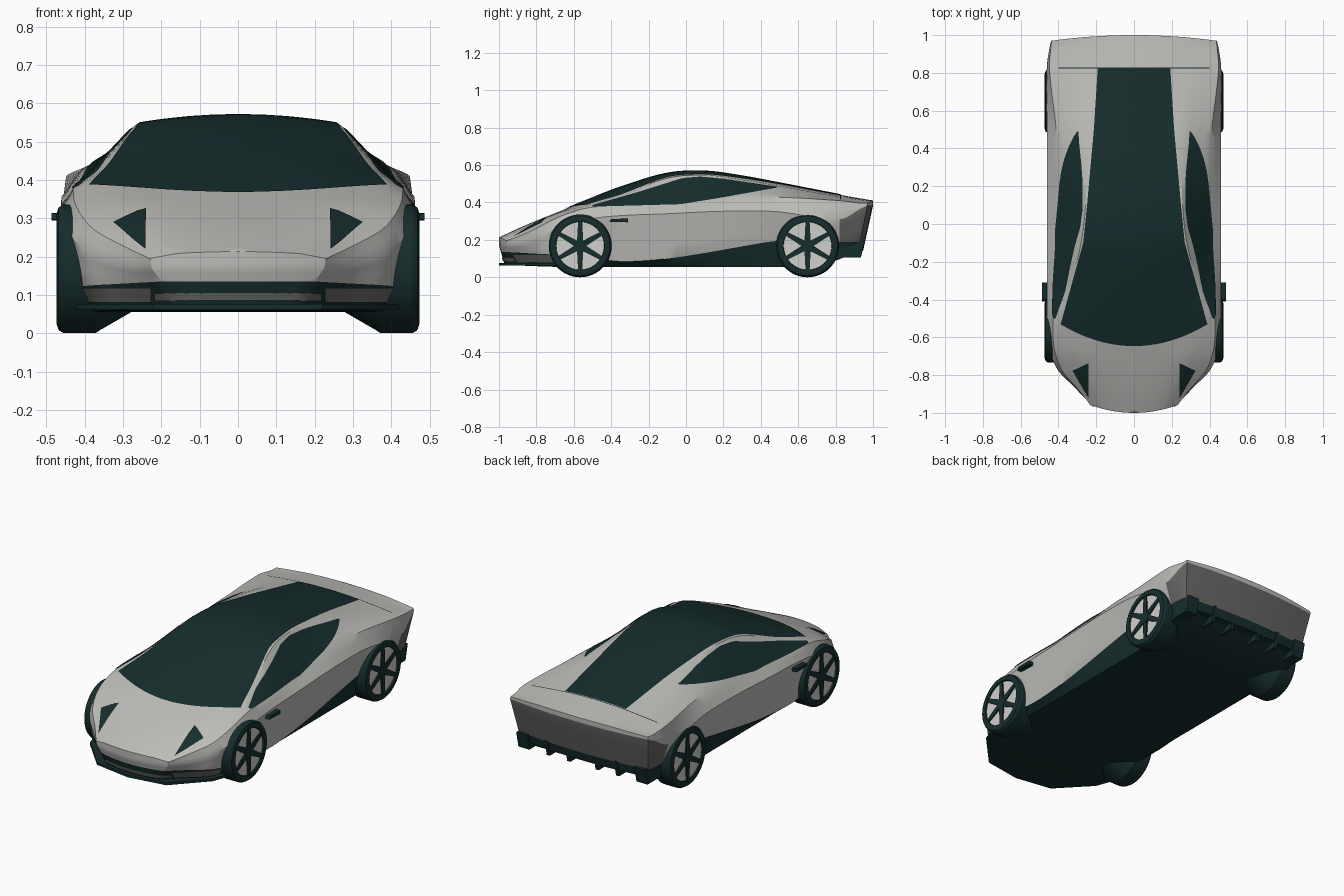
import bpy, bmesh, math
from mathutils import Vector
from mathutils.bvhtree import BVHTree

if "Cube" in bpy.data.objects:
    bpy.data.objects.remove(bpy.data.objects["Cube"])


def material(name, r, g, b):
    m = bpy.data.materials.new(name)
    m.diffuse_color = (r, g, b, 1)
    m.use_nodes = True
    m.node_tree.nodes["Principled BSDF"].inputs["Base Color"].default_value = m.diffuse_color
    return m


BODY = material("light grey paint", 0.50, 0.50, 0.48)
DARK = material("dark teal", 0.008, 0.026, 0.026)
MID = material("mid grey", 0.13, 0.13, 0.125)
RIM = material("pale rim", 0.62, 0.62, 0.60)


def finish(name, bm, mats, angle=30):
    """Mesh object from the right half, mirrored to the left and smoothed."""
    bmesh.ops.remove_doubles(bm, verts=bm.verts, dist=1e-5)
    bmesh.ops.recalc_face_normals(bm, faces=bm.faces)
    me = bpy.data.meshes.new(name)
    bm.to_mesh(me)
    bm.free()
    for m in mats:
        me.materials.append(m)
    ob = bpy.data.objects.new(name, me)
    bpy.context.collection.objects.link(ob)
    mod = ob.modifiers.new("mirror", 'MIRROR')
    mod.use_clip = True
    bpy.ops.object.select_all(action='DESELECT')
    ob.select_set(True)
    bpy.context.view_layer.objects.active = ob
    bpy.ops.object.shade_smooth_by_angle(angle=math.radians(angle))
    return ob


def clamp(t):
    return max(0.0, min(1.0, t))


def lin(table, t):
    """Piecewise linear lookup in ((t, value), ...)."""
    for (a, va), (b, vb) in zip(table, table[1:]):
        if t <= b:
            return va + (vb - va) * clamp((t - a) / (b - a))
    return table[-1][1]


# Body sections: y, sill x z, widest x z, shoulder x z, roof edge x z, centre z
S = [
    (-1.0, .200, .135, .225, .170, .230, .195, .16, .208, .213),
    (-.90, .290, .130, .310, .180, .300, .228, .20, .252, .260),
    (-.80, .380, .125, .400, .220, .378, .272, .24, .296, .303),
    (-.68, .420, .120, .446, .270, .420, .327, .30, .346, .351),
    (-.53, .425, .110, .460, .310, .430, .370, .388, .385, .412),
    (-.35, .425, .085, .461, .330, .425, .385, .343, .437, .482),
    (-.10, .425, .100, .461, .340, .415, .386, .280, .530, .556),
    (.10, .425, .130, .461, .350, .410, .402, .257, .546, .567),
    (.30, .425, .165, .461, .355, .407, .425, .255, .522, .541),
    (.50, .425, .195, .461, .350, .412, .428, .270, .488, .504),
    (.82, .425, .190, .462, .310, .448, .410, .250, .430, .442),
    (.95, .420, .190, .448, .365, .440, .397, .250, .413, .419),
    (1.0, .410, .190, .438, .383, .436, .398, .250, .408, .411),
]


def section(y):
    """Smooth interpolation of the section table."""
    i = max(k for k in range(len(S) - 1) if S[k][0] <= y + 1e-9)
    h = S[i + 1][0] - S[i][0]
    t = (y - S[i][0]) / h

    def slope(k, c):
        a, b = max(k - 1, 0), min(k + 1, len(S) - 1)
        return (S[b][c] - S[a][c]) / (S[b][0] - S[a][0])
    return [(2*t**3 - 3*t*t + 1) * S[i][c] + (t**3 - 2*t*t + t) * h * slope(i, c)
            + (3*t*t - 2*t**3) * S[i + 1][c] + (t**3 - t*t) * h * slope(i + 1, c)
            for c in range(1, 10)]


def half_ring(y):
    xs, zs, xw, zw, xt, zt, xr, zr, zc = section(y)
    zb = lin(((-1, .066), (-.7, .056), (.7, .056), (.95, .14)), y)
    key = [(0, zb), (xs - .04, zb), (xs, zs), (xw, zw), (xt, zt), (xr, zr)]
    pts = []
    for (a, b), n in zip(zip(key, key[1:]), (2, 1, 3, 2, 4)):
        pts += [(a[0] + (b[0] - a[0]) * k / n, a[1] + (b[1] - a[1]) * k / n) for k in range(n)]
    pts += [(xr * (1 - k / 4), zc - (zc - zr) * (1 - k / 4) ** 2) for k in range(5)]
    bow = .04 * clamp((-.55 - y) / .45) - .03 * clamp((y - .85) / .15)
    lean = .3 * clamp((-.8 - y) / .2) - .22 * clamp((y - .82) / .18)

    def place(x, z):
        return Vector((x, y + bow * min(1, x / xw) ** 2 + lean * max(0, zw - z), z))
    return pts, place


def row_material(j, y):
    return 1 if j < 3 else (2 if j < 6 and y > .8 else 0)


# Body shell with both end caps
bm = bmesh.new()
ys = sorted({round(a[0] + (b[0] - a[0]) * k / 5, 4) for a, b in zip(S, S[1:]) for k in range(6)})
rings = []
for y in ys:
    pts, place = half_ring(y)
    rings.append([bm.verts.new(place(*p)) for p in pts])
for i in range(len(ys) - 1):
    for j in range(len(rings[0]) - 1):
        f = bm.faces.new((rings[i][j], rings[i + 1][j], rings[i + 1][j + 1], rings[i][j + 1]))
        f.material_index = row_material(j, ys[i])
for y in (-1.0, 1.0):
    pts, place = half_ring(y)
    grid = [[bm.verts.new(place(x * t / 5, z)) for t in range(6)] for x, z in pts[2:]]
    for j in range(len(grid) - 1):
        for t in range(5):
            f = bm.faces.new((grid[j][t], grid[j][t + 1], grid[j + 1][t + 1], grid[j + 1][t]))
            f.material_index = row_material(j + 2, y)
bmesh.ops.remove_doubles(bm, verts=bm.verts, dist=1e-5)
bmesh.ops.dissolve_degenerate(bm, edges=bm.edges, dist=1e-5)
bmesh.ops.recalc_face_normals(bm, faces=bm.faces)
skin = BVHTree.FromBMesh(bm)
finish("body_shell", bm, [BODY, DARK, MID])


def plate(name, rows, ray, mat, lift=.004):
    """Thin panel: rows of points cast along the ray onto the body skin."""
    bm = bmesh.new()
    ray = Vector(ray)
    grid = []
    for row in rows:
        line = []
        for p in row:
            start = Vector(p)
            start.x = max(start.x, .0005)
            hit, n = skin.ray_cast(start - ray * 2, ray)[:2]
            if hit is None:
                hit, n = skin.find_nearest(start)[:2]
            n = -n if n.dot(ray) > 0 else n
            co = hit + n * lift
            if p[0] == 0:
                co.x = 0
            line.append(bm.verts.new(co))
        grid.append(line)
    for a, b in zip(grid, grid[1:]):
        for k in range(len(a) - 1):
            bm.faces.new((a[k], a[k + 1], b[k + 1], b[k]))
    return finish(name, bm, [mat])


DOWN, INWARD, BACK = (0, 0, -1), (-1, 0, 0), (0, 1, 0)

# Windscreen, roof and rear glass in one long panel
GLASS = ((-.53, .388), (-.1, .268), (.1, .248), (.5, .212), (.82, .192))
rows = []
for i in range(49):
    v = i / 48
    curve = .115 * (1 - v) ** 3
    yc = -.645 + 1.467 * v
    w = lin(GLASS, yc + curve)
    rows.append([(w * k / 10, yc + curve * (k / 10) ** 2, .4) for k in range(11)])
plate("canopy_glass", rows, DOWN, DARK)

# Side windows
LOW = ((-.5, .376), (-.03, .388), (.2, .425), (.49, .477))
HIGH = ((-.5, .382), (-.25, .455), (-.02, .528), (.08, .536), (.2, .524), (.49, .480))
rows = []
for i in range(41):
    y = -.5 + .99 * i / 40
    rows.append([(0.4, y, lin(LOW, y) + (lin(HIGH, y) - lin(LOW, y)) * k / 6) for k in range(7)])
plate("side_window", rows, INWARD, DARK)

# Triangular headlights
rows = [[(.24 + .085 * v * k / 4, -.92 + v * (.185 - .04 * k / 4), .3) for k in range(5)]
        for v in [i / 8 for i in range(9)]]
plate("headlight", rows, DOWN, DARK)

# Rear deck seam
plate("deck_seam", [[(.4 * k / 10, y, .4) for k in range(11)] for y in (.824, .829)], DOWN, DARK, .003)


# Grey bumper corners and grille slat
def front_band(name, x0, x1, z0, z1):
    plate(name, [[(x0 + (x1 - x0) * k / 12, 0, z) for k in range(13)] for z in (z0, z1)], BACK, MID)


front_band("bumper_corner", .225, .41, .082, .120)
front_band("grille_slat", 0, .215, .086, .106)


def prism(name, outline, axis, lo, hi, mat):
    """Extrude a 2D outline along an axis (0 = x, 2 = z)."""
    bm = bmesh.new()

    def at(p, d):
        return (d, p[0], p[1]) if axis == 0 else (p[0], p[1], d)
    a = [bm.verts.new(at(p, lo)) for p in outline]
    b = [bm.verts.new(at(p, hi)) for p in outline]
    bm.faces.new(a)
    bm.faces.new(b)
    for k in range(len(a)):
        n = (k + 1) % len(a)
        bm.faces.new((a[k], a[n], b[n], b[k]))
    return finish(name, bm, [mat])


# Front lip, mirror blades and rear diffuser
prism("front_lip", [(0, -1), (.22, -.965), (.39, -.785), (.425, -.69), (0, -.69)], 2, .062, .076, DARK)
prism("mirror_blade", [(-.41, .297), (-.31, .294), (-.31, .314), (-.40, .312)], 0, .44, .486, DARK)
FIN = [(.74, .08), (.84, .105), (.935, .105), (.955, .195), (.74, .195)]
for n, (x, w) in enumerate(((.08, .02), (.21, .02), (.34, .07))):
    prism("diffuser_fin_%d" % (n + 1), FIN, 0, x, x + w, DARK)


def lathe(name, profile, cy, cz, mat):
    """Spin an (x, radius) profile round the wheel axle."""
    bm = bmesh.new()
    vs = [bm.verts.new((x, cy, cz + r)) for x, r in profile]
    es = [bm.edges.new(e) for e in zip(vs, vs[1:])]
    bmesh.ops.spin(bm, geom=vs + es, cent=(0, cy, cz), axis=(1, 0, 0), angle=2 * math.pi, steps=48)
    return finish(name, bm, [mat])


# Wheels
R = .168
for label, cy in (("front", -.566), ("rear", .65)):
    lathe(label + "_tyre", [(.27, .108), (.36, .160), (.372, R), (.455, R), (.468, .160),
                            (.473, .145), (.471, .130), (.455, .126)], cy, R, DARK)
    lathe(label + "_rim", [(.463, .128), (.461, .06), (.461, 0)], cy, R, RIM)
    lathe(label + "_hub", [(.455, .034), (.470, .032), (.472, 0)], cy, R, DARK)
    for k in range(6):
        a = math.radians(60 * k + 30)
        c, s = math.cos(a), math.sin(a)
        shape = [(.02, -.017), (.13, -.011), (.13, .011), (.02, .017)]
        prism("%s_spoke_%d" % (label, k + 1),
              [(cy + r * c - t * s, R + r * s + t * c) for r, t in shape], 0, .455, .469, DARK)
